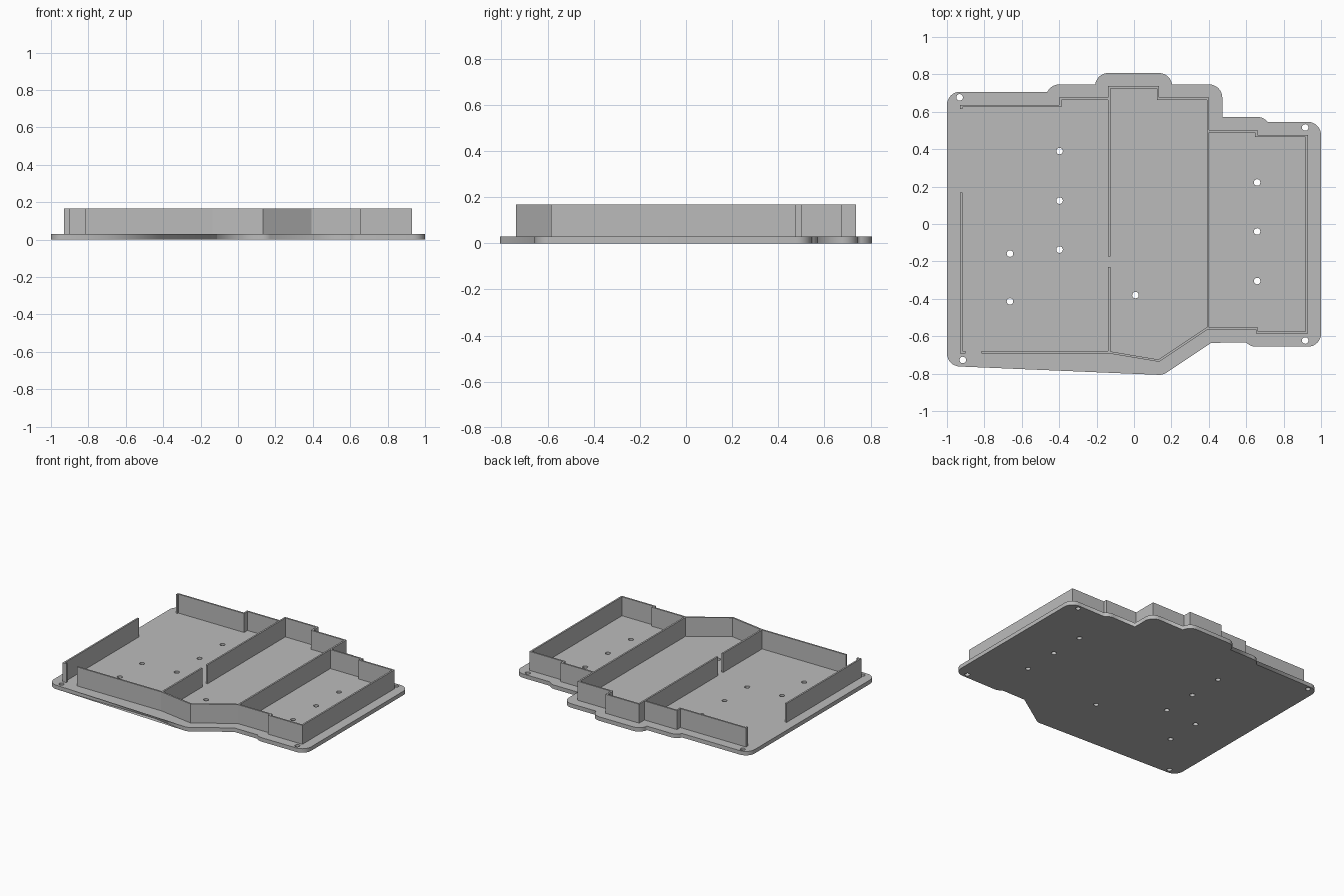
import bpy, bmesh
from math import sin, cos, radians, pi
from mathutils import Vector

cube = bpy.data.objects.get("Cube")
if cube:
    bpy.data.objects.remove(cube, do_unlink=True)

PLATE, TOP = 0.029, 0.167   # plate thickness, wall top
MARGIN, WALL = 0.07, 0.012  # rim around the walls, wall thickness

grey = bpy.data.materials.new("light grey")
grey.use_nodes = True
grey.diffuse_color = (0.5, 0.5, 0.5, 1)
grey.node_tree.nodes["Principled BSDF"].inputs["Base Color"].default_value = (0.5, 0.5, 0.5, 1)


def add_mesh(name, mesh):
    mesh.materials.clear()
    mesh.materials.append(grey)
    obj = bpy.data.objects.new(name, mesh)
    bpy.context.collection.objects.link(obj)
    return obj


def arc(x, y, start, end, r=MARGIN, n=8):
    angles = [radians(start + (end - start) * i / n) for i in range(n + 1)]
    return [(x + r * cos(a), y + r * sin(a)) for a in angles]


def plate(name, loops):
    """Filled flat outline with holes, given thickness."""
    curve = bpy.data.curves.new(name, "CURVE")
    curve.dimensions = "2D"
    curve.fill_mode = "BOTH"
    curve.extrude = PLATE / 2
    for loop in loops:
        spline = curve.splines.new("POLY")
        spline.points.add(len(loop) - 1)
        for point, (x, y) in zip(spline.points, loop):
            point.co = (x, y, 0, 1)
        spline.use_cyclic_u = True
    temp = bpy.data.objects.new(name, curve)
    bpy.context.collection.objects.link(temp)
    bpy.context.view_layer.update()
    mesh = bpy.data.meshes.new_from_object(
        temp.evaluated_get(bpy.context.evaluated_depsgraph_get()))
    bpy.data.objects.remove(temp, do_unlink=True)
    bm = bmesh.new()
    bm.from_mesh(mesh)
    bmesh.ops.remove_doubles(bm, verts=bm.verts, dist=0.0001)
    bmesh.ops.translate(bm, verts=bm.verts, vec=(0, 0, PLATE / 2))
    bmesh.ops.recalc_face_normals(bm, faces=bm.faces)
    bm.to_mesh(mesh)
    bm.free()
    return add_mesh(name, mesh)


def wall(name, path):
    """Upright wall whose outer face follows path; thickness goes to its right."""
    pts = [Vector(p) for p in path]
    dirs = [(b - a).normalized() for a, b in zip(pts, pts[1:])]
    normals = [Vector((d.y, -d.x)) for d in dirs]
    inner = []
    for i, p in enumerate(pts):
        a, b = normals[max(i - 1, 0)], normals[min(i, len(normals) - 1)]
        inner.append(p + (a + b) * WALL / (1 + a.dot(b)))
    bm = bmesh.new()
    outer_v = [bm.verts.new((p.x, p.y, PLATE)) for p in pts]
    inner_v = [bm.verts.new((p.x, p.y, PLATE)) for p in inner]
    for i in range(len(pts) - 1):
        bm.faces.new((outer_v[i], outer_v[i + 1], inner_v[i + 1], inner_v[i]))
    up = bmesh.ops.extrude_face_region(bm, geom=bm.faces[:], use_keep_orig=True)
    for v in up["geom"]:
        if isinstance(v, bmesh.types.BMVert):
            v.co.z = TOP
    bmesh.ops.recalc_face_normals(bm, faces=bm.faces)
    mesh = bpy.data.meshes.new(name)
    bm.to_mesh(mesh)
    bm.free()
    return add_mesh(name, mesh)


# Base plate: rounded rim following the wall outline, clockwise from back right side
outline = (
    arc(-0.93, 0.637, 180, 90) + arc(-0.4, 0.676, 154, 90)
    + arc(-0.138, 0.737, 173, 90) + arc(0.134, 0.737, 90, 7)
    + arc(0.402, 0.676, 90, 0) + [(0.472, 0.572)]
    + arc(0.66, 0.502, 90, 39) + arc(0.93, 0.476, 90, 0)
    + arc(0.93, -0.586, 0, -90) + arc(0.652, -0.586, -90, -136)
    + [(0.413, -0.635)] + arc(0.134, -0.737, -56, -99)
    + arc(-0.135, -0.692, -99, -90, n=2) + arc(-0.93, -0.692, -90, -180)
)

# Screw holes: corners and inner mounting rows
holes = [(-0.932, 0.677), (-0.915, -0.727), (0.915, 0.516), (0.915, -0.623),
         (0.008, -0.38), (-0.663, -0.158), (-0.663, -0.414)]
holes += [(-0.398, y) for y in (0.39, 0.125, -0.137)]
holes += [(0.658, y) for y in (0.222, -0.04, -0.305)]
plate("base_plate", [outline] + [arc(x, y, 0, 345, 0.0175, 23) for x, y in holes])

# Outer wall with its stepped back and angled front
wall("outer_wall", [
    (-0.93, 0.615), (-0.93, 0.637), (-0.4, 0.637), (-0.4, 0.676),
    (-0.138, 0.676), (-0.138, 0.737), (0.134, 0.737), (0.134, 0.676),
    (0.402, 0.676), (0.402, 0.502), (0.66, 0.502), (0.66, 0.476),
    (0.93, 0.476), (0.93, -0.586), (0.652, -0.586), (0.652, -0.565),
    (0.392, -0.565), (0.134, -0.737), (-0.135, -0.692), (-0.815, -0.692)])

# Side wall between the two openings
wall("side_wall", [(-0.9, -0.692), (-0.93, -0.692), (-0.93, 0.168)])

# Inner dividers
wall("divider_right_back", [(-0.138, -0.173), (-0.138, 0.664)])
wall("divider_right_front", [(-0.138, -0.687), (-0.138, -0.23)])
wall("divider_left", [(0.39, -0.56), (0.39, 0.49)])
